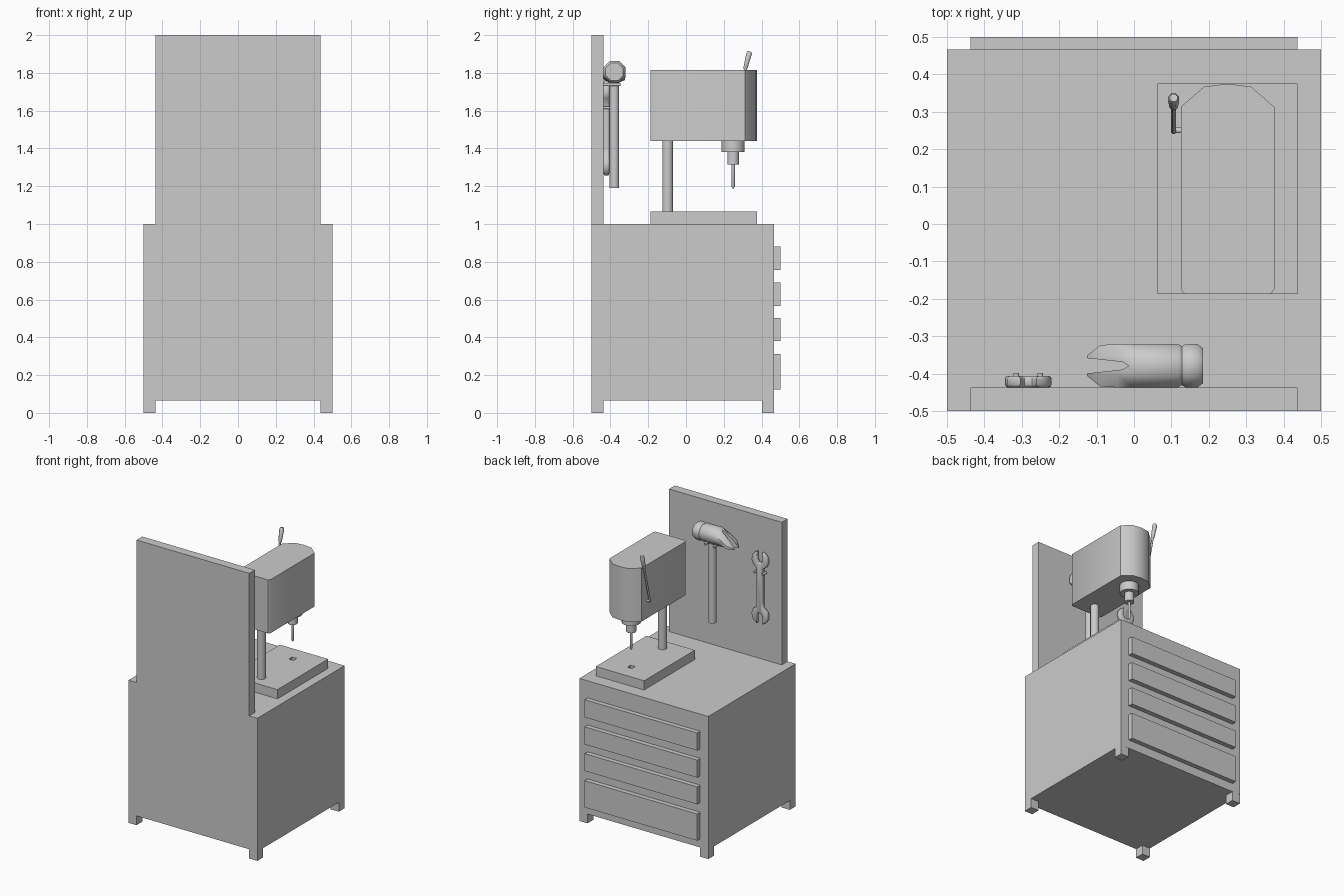
import bpy, bmesh
from math import sin, cos, pi, radians
from mathutils import Vector

if "Cube" in bpy.data.objects:
    bpy.data.objects.remove(bpy.data.objects["Cube"])


def finish(name, bm, smooth=None):
    bmesh.ops.recalc_face_normals(bm, faces=bm.faces)
    mesh = bpy.data.meshes.new(name)
    bm.to_mesh(mesh)
    bm.free()
    ob = bpy.data.objects.new(name, mesh)
    bpy.context.collection.objects.link(ob)
    if smooth:
        shade(ob, smooth)
    return ob


def activate(ob):
    bpy.ops.object.select_all(action='DESELECT')
    ob.select_set(True)
    bpy.context.view_layer.objects.active = ob


def shade(ob, angle):
    activate(ob)
    bpy.ops.object.shade_smooth_by_angle(angle=radians(angle))


def box(name, x, y, z):
    bm = bmesh.new()
    bmesh.ops.create_cube(bm, size=1)
    for v in bm.verts:
        v.co = [a[0] + (c + 0.5) * (a[1] - a[0]) for a, c in zip((x, y, z), v.co)]
    return finish(name, bm)


def prism(name, pts, offset, smooth=None, bevel=0):
    """Extrude a planar outline of 3D points by an offset."""
    bm = bmesh.new()
    base = bm.faces.new([bm.verts.new(p) for p in pts])
    ext = bmesh.ops.extrude_face_region(bm, geom=[base])['geom']
    top = [g for g in ext if isinstance(g, bmesh.types.BMVert)]
    bmesh.ops.translate(bm, verts=top, vec=offset)
    if bevel:
        face = [g for g in ext if isinstance(g, bmesh.types.BMFace)][0]
        bmesh.ops.bevel(bm, geom=list(base.edges) + list(face.edges), offset=bevel,
                        segments=2, profile=0.5, affect='EDGES')
    return finish(name, bm, smooth)


def loft(name, start, direction, stations, sides=12, smooth=50):
    """Rings along a direction; each station is (distance, radius_u, radius_v, v_shift)."""
    d = Vector(direction).normalized()
    ref = Vector((0, 1, 0)) if abs(d.z) > 0.9 else Vector((0, 0, 1))
    v = (ref - d * ref.dot(d)).normalized()
    u = v.cross(d)
    bm = bmesh.new()
    rings = []
    for dist, ru, rv, shift in stations:
        c = Vector(start) + d * dist + v * shift
        rings.append([bm.verts.new(c + u * ru * cos(a) + v * rv * sin(a))
                      for a in [(i + 0.5) * 2 * pi / sides for i in range(sides)]])
    for r0, r1 in zip(rings, rings[1:]):
        for i in range(sides):
            j = (i + 1) % sides
            bm.faces.new((r0[i], r0[j], r1[j], r1[i]))
    bm.faces.new(rings[0])
    bm.faces.new(rings[-1])
    return finish(name, bm, smooth)


def rod(name, start, direction, profile, sides=12):
    return loft(name, start, direction, [(t, r, r, 0) for t, r in profile], sides)


def cut(ob, cutter):
    mod = ob.modifiers.new("cut", 'BOOLEAN')
    mod.object, mod.operation, mod.solver = cutter, 'DIFFERENCE', 'EXACT'
    activate(ob)
    bpy.ops.object.modifier_apply(modifier=mod.name)
    bpy.data.objects.remove(cutter)


# Cabinet, feet, drawers and tool panel
box("cabinet", (-0.5, 0.5), (-0.5, 0.467), (0.065, 1.0))
for sx, side in ((-1, "left"), (1, "right")):
    for y, end in ((-0.5, "front"), (0.403, "rear")):
        box(f"foot_{end}_{side}", sorted((sx * 0.437, sx * 0.5)), (y, y + 0.0635), (0, 0.065))
for i, (z0, z1) in enumerate(((0.125, 0.312), (0.38, 0.502), (0.567, 0.69), (0.757, 0.88))):
    box(f"drawer_{i + 1}", (-0.437, 0.437), (0.467, 0.5), (z0, z1))
box("tool_panel", (-0.437, 0.437), (-0.5, -0.437), (1.0, 2.0))

# Drill press base with square hole, column and housing
base = box("drill_base", (0.0625, 0.4375), (-0.1875, 0.375), (1.0, 1.065))
cut(base, box("hole_cutter", (0.232, 0.268), (0.232, 0.268), (1.003, 1.1)))
rod("drill_column", (0.25, -0.097, 1.06), (0, 0, 1), [(0, 0.029), (0.385, 0.029)])
half = [(0.115, -0.1875), (0.125, -0.175), (0.125, 0.313), (0.063, 0.367)]
outline = [(0.25 + x, y) for x, y in half] + [(0.25, 0.375)]
outline += [(0.25 - x, y) for x, y in reversed(half)]
prism("drill_housing", [(x, y, 1.44) for x, y in outline], (0, 0, 0.375), 43)

# Chuck, bit and feed lever
rod("chuck", (0.25, 0.25, 1.44), (0, 0, -1),
    [(0, 0.062), (0.06, 0.062), (0.06, 0.032), (0.125, 0.032)], 16)
rod("drill_bit", (0.25, 0.25, 1.316), (0, 0, -1), [(0, 0.009), (0.118, 0.009), (0.13, 0.002)], 8)
rod("lever_pivot", (0.1, 0.25, 1.565), (1, 0, 0), [(0, 0.008), (0.03, 0.008)], 8)
slope = (0, 0.09, 0.35)
rod("lever_arm", (0.106, 0.247, 1.56), slope, [(0, 0.007), (0.28, 0.007)], 8)
rod("lever_grip", (0.106, 0.313, 1.82), slope,
    [(0, 0.009), (0.008, 0.012), (0.085, 0.016), (0.097, 0.011)], 8)

# Hammer: handle, lofted head with claw, and V notch
hx, hy, hz = 0.06, -0.379, 1.806
rod("hammer_handle", (hx, hy, 1.19), (0, 0, 1), [(0, 0.026), (0.58, 0.026)])
R = 0.0625
head = loft("hammer_head", (0, hy, hz), (1, 0, 0),
            [(-0.125, 0.03, 0.008, -0.05), (-0.09, 0.06, 0.026, -0.034),
             (-0.045, R, 0.046, -0.014), (0, R, R, 0), (0.118, R, R, 0),
             (0.128, 0.056, 0.056, 0), (0.138, R, R, 0), (0.17, R, R, 0),
             (0.185, 0.05, 0.05, 0)], 8)
notch = [(-0.14, 0.022), (-0.03, 0.01), (-0.015, 0), (-0.03, -0.01), (-0.14, -0.022)]
cut(head, prism("notch_cutter", [(x, hy + y, 1.7) for x, y in notch], (0, 0, 0.2)))
shade(head, 50)

# Open-ended wrench, outline mirrored top to bottom
wx, wz, c, r = -0.2825, 1.508, 0.193, 0.0625
arc = [radians(a) for a in (-67, -35, -5, 25, 50, 70)]
right = [(r * cos(a), c + r * sin(a)) for a in arc]
jaw = [(0.021, c), (0.01, c - 0.016)]
half = [(0.023, c - 0.09)] + right + jaw
top = half + [(-x, z) for x, z in reversed(half)]
full = top + [(-x, -z) for x, z in top]
prism("wrench", [(wx + x, -0.437, wz + z) for x, z in full], (0, 0.031, 0), 50, 0.008)

# Pegs holding the tools
for s, side in ((-1, "left"), (1, "right")):
    rod(f"hammer_peg_{side}", (hx + s * 0.035, -0.44, 1.738), (0, 1, 0), [(0, 0.009), (0.094, 0.009)], 8)
    rod(f"wrench_peg_{side}", (wx + s * 0.032, -0.44, 1.615), (0, 1, 0), [(0, 0.008), (0.042, 0.008)], 8)
